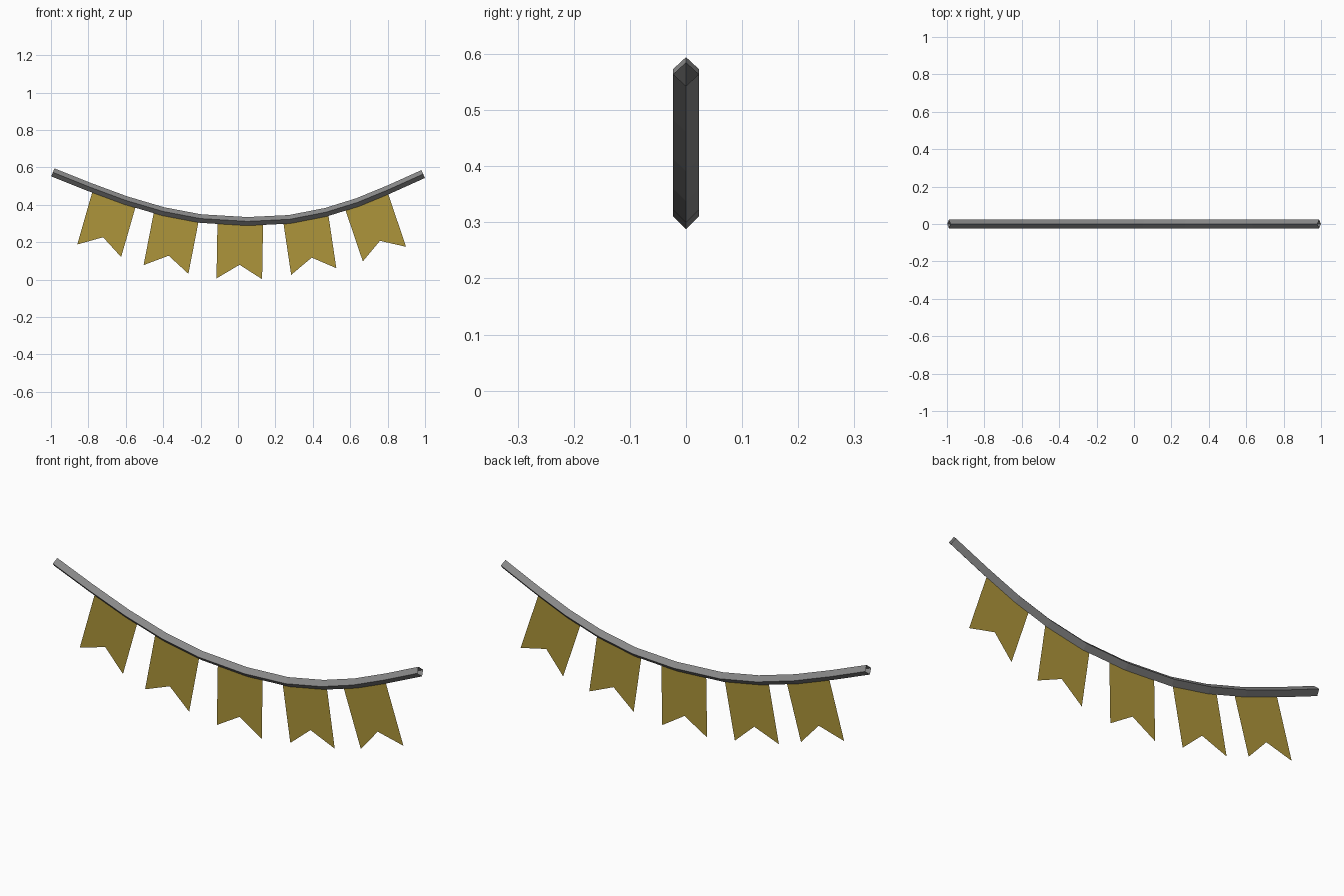
import bpy
import bmesh
from math import radians
from mathutils import Matrix, Vector

cube = bpy.data.objects.get("Cube")
if cube:
    bpy.data.objects.remove(cube, do_unlink=True)


def make_material(name, colour):
    mat = bpy.data.materials.new(name)
    mat.use_nodes = True
    mat.diffuse_color = (*colour, 1)
    mat.node_tree.nodes["Principled BSDF"].inputs["Base Color"].default_value = (*colour, 1)
    return mat


def make_object(name, bm, mat):
    mesh = bpy.data.meshes.new(name)
    bm.to_mesh(mesh)
    bm.free()
    mesh.materials.append(mat)
    obj = bpy.data.objects.new(name, mesh)
    bpy.context.collection.objects.link(obj)
    return obj


grey = make_material("rope grey", (0.25, 0.25, 0.25))
gold = make_material("flag gold", (0.42, 0.30, 0.043))

# Sagging rope: an open diamond-section tube swept along a path in x, z
ROPE_RADIUS = 0.023
path = [Vector((x, 0, z)) for x, z in (
    (-0.99, 0.573), (-0.80, 0.497), (-0.60, 0.423), (-0.40, 0.364),
    (-0.20, 0.326), (0.05, 0.311), (0.275, 0.322), (0.47, 0.360),
    (0.64, 0.413), (0.81, 0.483), (0.99, 0.564))]
side = Vector((0, 1, 0))
bm = bmesh.new()
rings = []
for i, point in enumerate(path):
    tangent = (path[min(i + 1, len(path) - 1)] - path[max(i - 1, 0)]).normalized()
    up = tangent.cross(side)
    rings.append([bm.verts.new(point + d * ROPE_RADIUS) for d in (up, side, -up, -side)])
for a, b in zip(rings, rings[1:]):
    for k in range(4):
        n = (k + 1) % 4
        bm.faces.new((a[k], a[n], b[n], b[k]))
bmesh.ops.recalc_face_normals(bm, faces=bm.faces)
make_object("rope", bm, grey)

# Swallow-tailed flags: one flat outline, placed by its bottom centre and tilt
HALF_WIDTH, LENGTH, NOTCH = 0.122, 0.303, 0.075
outline = [(-HALF_WIDTH, 0), (0, NOTCH), (HALF_WIDTH, 0),
           (HALF_WIDTH, LENGTH), (-HALF_WIDTH, LENGTH)]
placements = [(-0.742, 0.154, 16), (-0.385, 0.054, 11), (0.007, 0.004, 1),
              (0.405, 0.043, -8.5), (0.783, 0.136, -18.7)]
for number, (x, z, tilt) in enumerate(placements, 1):
    bm = bmesh.new()
    bm.faces.new([bm.verts.new((u, 0, v)) for u, v in outline])
    bm.transform(Matrix.Translation((x, 0, z)) @ Matrix.Rotation(radians(tilt), 4, "Y"))
    make_object(f"flag_{number}", bm, gold)
